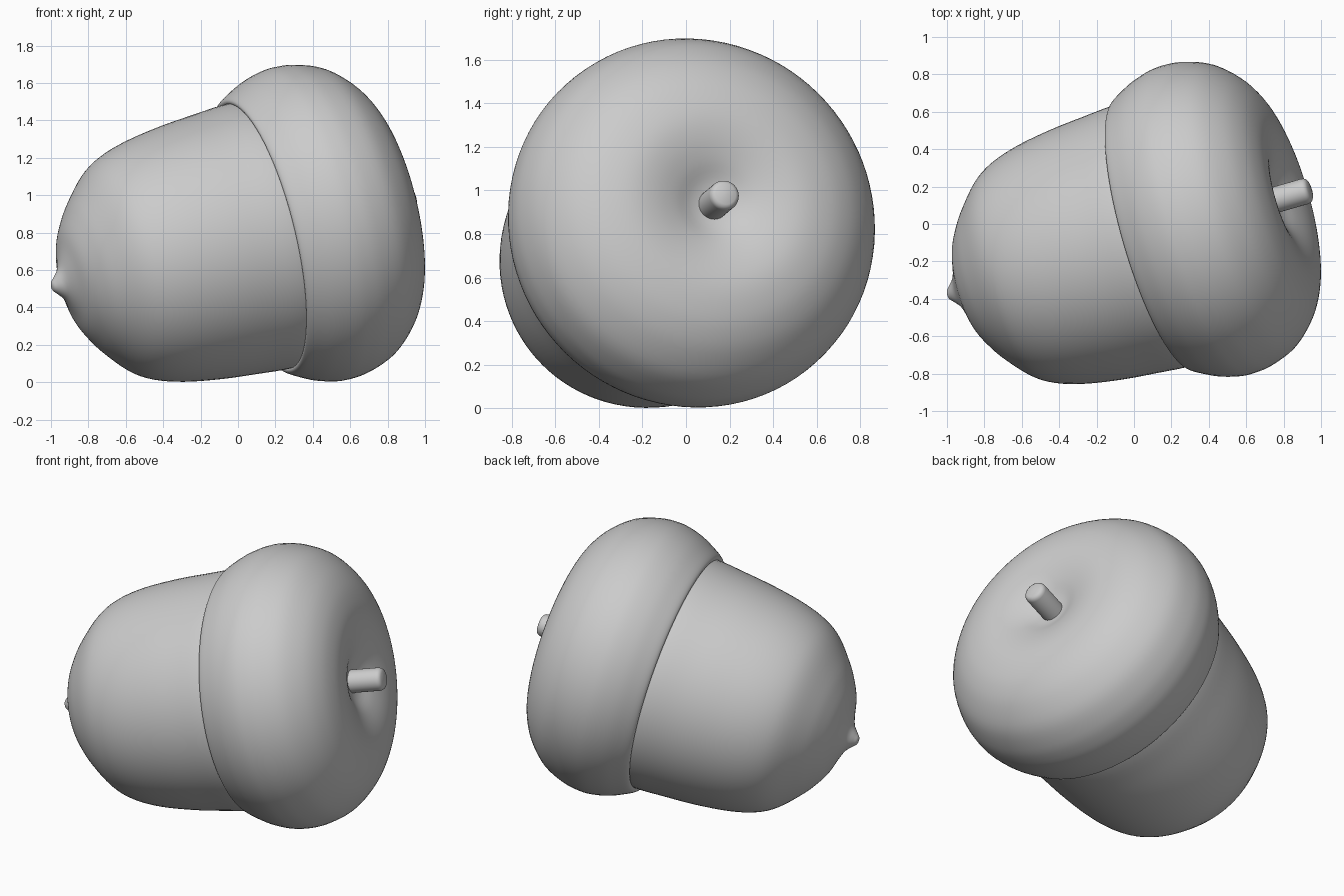
import bpy, math
from mathutils import Vector

if "Cube" in bpy.data.objects:
    bpy.data.objects.remove(bpy.data.objects["Cube"])

TIP = Vector((-1.0, -0.38, 0.51))            # pointed end of the nut
AXIS = Vector((0.935, 0.271, 0.228)).normalized()
ROT = Vector((0, 0, 1)).rotation_difference(AXIS)


def smooth_profile(pts, steps=4):
    """Catmull-Rom curve through (radius, height) points."""
    p = [Vector(q) for q in pts]
    p = [p[0]] + p + [p[-1]]
    out = []
    for a, b, c, d in zip(p, p[1:], p[2:], p[3:]):
        for i in range(steps):
            t = i / steps
            out.append(0.5 * (2 * b + (c - a) * t + (2 * a - 5 * b + 4 * c - d) * t * t
                              + (3 * b - a - 3 * c + d) * t ** 3))
    return out + [p[-1]]


def lathe(name, profile, sides=96):
    """Revolve a profile around the acorn's tilted axis."""
    verts, faces = [], []
    for r, h in profile:
        for k in range(sides):
            a = 2 * math.pi * k / sides
            r = max(r, 0.0005)
            verts.append((r * math.cos(a), r * math.sin(a), h))
    n = len(profile)
    for i in range(n - 1):
        for k in range(sides):
            j = (k + 1) % sides
            faces.append((i * sides + k, i * sides + j, (i + 1) * sides + j, (i + 1) * sides + k))
    faces.append(tuple(reversed(range(sides))))
    faces.append(tuple(range((n - 1) * sides, n * sides)))
    mesh = bpy.data.meshes.new(name)
    mesh.from_pydata(verts, [], faces)
    obj = bpy.data.objects.new(name, mesh)
    bpy.context.collection.objects.link(obj)
    obj.location = TIP
    obj.rotation_mode = 'QUATERNION'
    obj.rotation_quaternion = ROT
    bpy.ops.object.select_all(action='DESELECT')
    obj.select_set(True)
    bpy.context.view_layer.objects.active = obj
    bpy.ops.object.shade_smooth_by_angle(angle=math.radians(40))
    return obj


# Nut body with small pointed tip
lathe("nut", smooth_profile([
    (0, 0.003), (0.024, 0.008), (0.048, 0.03), (0.09, 0.065), (0.17, 0.097), (0.27, 0.13),
    (0.355, 0.178), (0.435, 0.237), (0.55, 0.345), (0.615, 0.45), (0.662, 0.6),
    (0.695, 0.8), (0.714, 1.0), (0.727, 1.2), (0.70, 1.35)]))

# Cap with rolled lip and dimpled crown
cap = [(0.69, 1.26), (0.715, 1.2), (0.735, 1.183), (0.757, 1.195), (0.787, 1.245), (0.825, 1.325),
       (0.852, 1.42), (0.858, 1.5), (0.845, 1.6), (0.795, 1.73), (0.70, 1.84), (0.60, 1.908),
       (0.50, 1.945), (0.40, 1.96), (0.30, 1.95), (0.20, 1.92), (0.10, 1.875), (0, 1.855)]
lathe("cap", smooth_profile(cap))

# Short stem with a rounded end
lathe("stem", [(0.07, 1.78), (0.07, 2.045), (0.067, 2.058), (0.06, 2.068), (0.048, 2.075), (0, 2.077)], 48)
